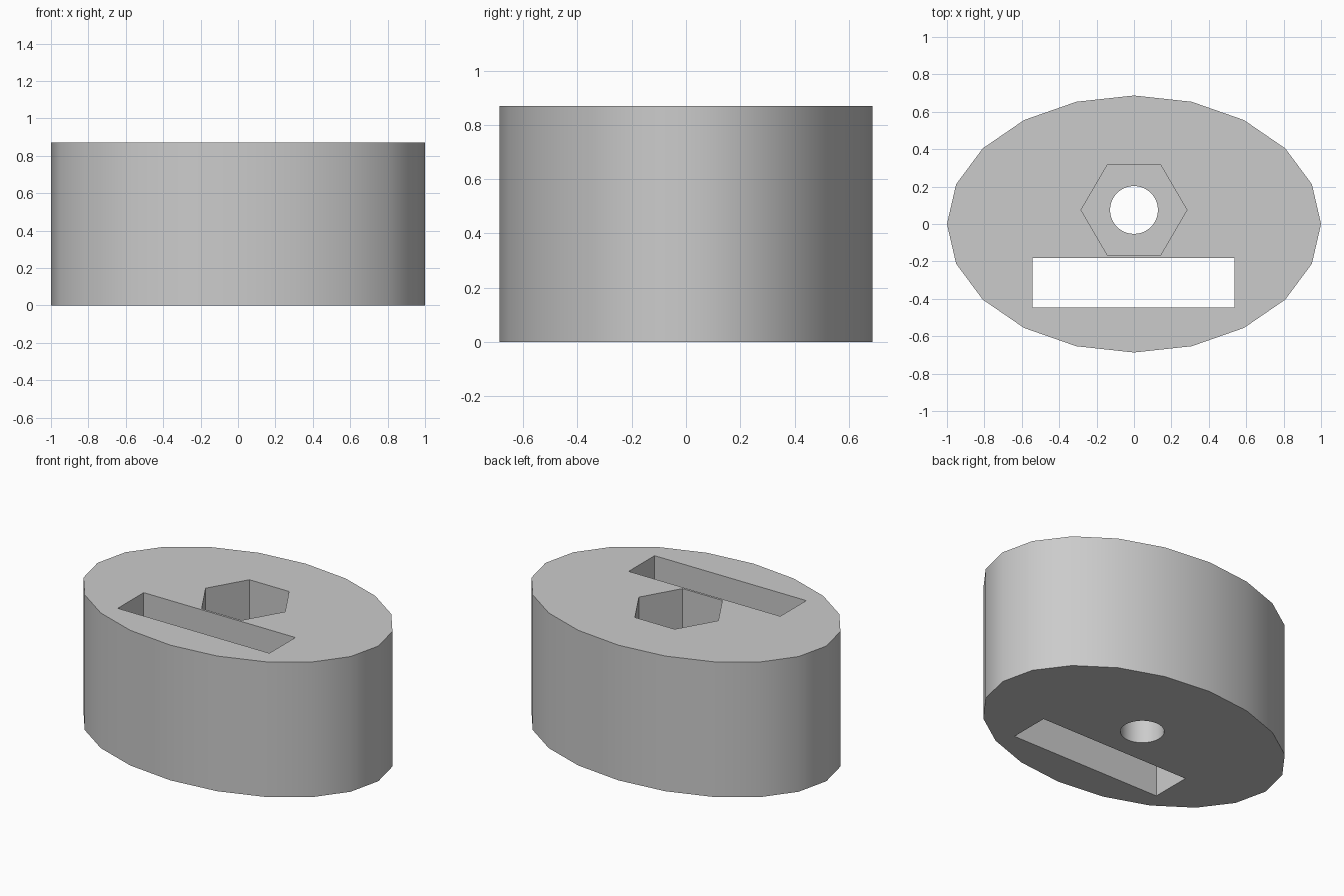
import bpy
import math

if "Cube" in bpy.data.objects:
    bpy.data.objects.remove(bpy.data.objects["Cube"], do_unlink=True)

HEIGHT = 0.87
HALF_DEPTH = 0.687
BORE_Y = 0.075

# Single plain grey
grey = bpy.data.materials.new("plain_grey")
grey.use_nodes = True
colour = (0.6, 0.6, 0.6, 1)
grey.diffuse_color = colour
grey.node_tree.nodes["Principled BSDF"].inputs["Base Color"].default_value = colour


def prism(name, sides, rx, ry, y, z0, z1):
    """Upright prism with its first corner on +x."""
    bpy.ops.mesh.primitive_cylinder_add(vertices=sides, radius=1, depth=z1 - z0)
    obj = bpy.context.object
    obj.name = name
    for v in obj.data.vertices:
        turn = math.atan2(v.co.y, v.co.x) - math.pi / 2
        v.co.x, v.co.y = rx * math.cos(turn), ry * math.sin(turn)
    obj.location = (0, y, (z0 + z1) / 2)
    obj.data.materials.append(grey)
    return obj


def cut(target, cutter):
    """Subtract the cutter from the target and discard it."""
    cutter.hide_render = True
    bpy.ops.object.select_all(action="DESELECT")
    bpy.context.view_layer.objects.active = target
    target.select_set(True)
    mod = target.modifiers.new("cut", "BOOLEAN")
    mod.operation = "DIFFERENCE"
    mod.solver = "EXACT"
    mod.object = cutter
    bpy.ops.object.modifier_apply(modifier=mod.name)
    bpy.data.objects.remove(cutter, do_unlink=True)


# Oval block
body = prism("oval_block", 20, 1, HALF_DEPTH, 0, 0, HEIGHT)

# Hexagonal pocket from above, with a round bore below it
cut(body, prism("hex_pocket", 6, 0.283, 0.28, BORE_Y, 0.4, HEIGHT + 0.2))
cut(body, prism("round_bore", 40, 0.128, 0.128, BORE_Y, -0.2, HEIGHT + 0.2))

# Rectangular slot all the way through
bpy.ops.mesh.primitive_cube_add(size=1, location=(-0.004, -0.314, HEIGHT / 2))
slot = bpy.context.object
slot.name = "strap_slot"
slot.scale = (1.08, 0.264, HEIGHT + 0.4)
slot.data.materials.append(grey)
cut(body, slot)

# Soft walls with crisp rims
bpy.ops.object.select_all(action="DESELECT")
bpy.context.view_layer.objects.active = body
body.select_set(True)
bpy.ops.object.shade_smooth_by_angle(angle=math.radians(30))
